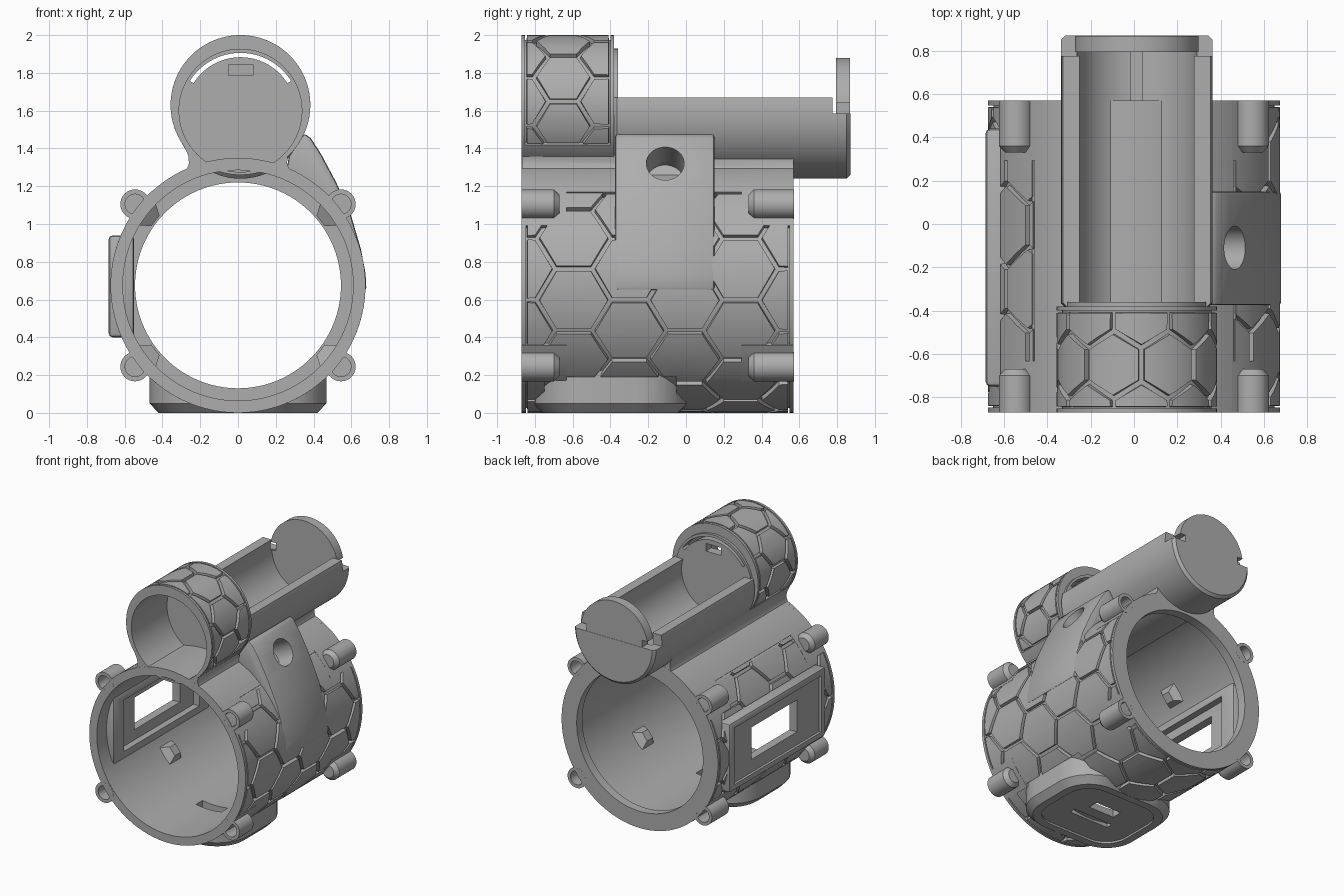
import bpy, bmesh
from math import sin, cos, pi, radians, sqrt, ceil
from mathutils import Vector

if "Cube" in bpy.data.objects:
    bpy.data.objects.remove(bpy.data.objects["Cube"])

grey = bpy.data.materials.new("plain_grey")
grey.use_nodes = True
grey.diffuse_color = (0.42, 0.42, 0.42, 1)
grey.node_tree.nodes["Principled BSDF"].inputs["Base Color"].default_value = (0.42, 0.42, 0.42, 1)

FRONT, BACK = -0.87, 0.57          # ends of the main tube
MX, MZ, MR = 0, 0.675, 0.675       # main tube centre and radius
CX, CZ, CR = 0.013, 1.63, 0.37     # cup centre and radius
TZ = 1.59                          # tray centre height


def make(name, bm, recalc=True):
    if recalc:
        bmesh.ops.recalc_face_normals(bm, faces=bm.faces)
    me = bpy.data.meshes.new(name)
    bm.to_mesh(me)
    bm.free()
    me.materials.append(grey)
    ob = bpy.data.objects.new(name, me)
    bpy.context.collection.objects.link(ob)
    return ob


def loft(name, loops):
    bm = bmesh.new()
    rows = [[bm.verts.new(p) for p in loop] for loop in loops]
    n = len(rows[0])
    for a, b in zip(rows, rows[1:]):
        for i in range(n):
            j = (i + 1) % n
            bm.faces.new((a[i], a[j], b[j], b[i]))
    bm.faces.new(rows[0])
    bm.faces.new(rows[-1])
    return make(name, bm)


def prism(name, pts, y0, y1):
    return loft(name, [[(x, y, z) for x, z in pts] for y in (y0, y1)])


def box(name, x0, x1, y0, y1, z0, z1):
    return prism(name, [(x0, z0), (x1, z0), (x1, z1), (x0, z1)], y0, y1)


def arc(cx, cz, r, a0, a1, n):
    return [(cx + r * cos(radians(a0 + (a1 - a0) * i / n)),
             cz + r * sin(radians(a0 + (a1 - a0) * i / n))) for i in range(n + 1)]


def rod(name, cx, cz, r, y0, y1, n=96):
    return prism(name, arc(cx, cz, r, 0, 360, n)[:-1], y0, y1)


def sector(name, cx, cz, r0, r1, a0, a1, y0, y1):
    n = max(6, ceil(abs(a1 - a0) / 4))
    return prism(name, arc(cx, cz, r1, a0, a1, n) + arc(cx, cz, r0, a1, a0, n), y0, y1)


def modify(ob, kind, **settings):
    mod = ob.modifiers.new(kind, kind)
    for key, value in settings.items():
        setattr(mod, key, value)
    bpy.context.view_layer.objects.active = ob
    bpy.ops.object.modifier_apply(modifier=mod.name)


def cut(targets, cutters):
    for ob in targets:
        for c in cutters:
            modify(ob, "BOOLEAN", operation="DIFFERENCE", solver="EXACT", object=c)
    for c in cutters:
        bpy.data.objects.remove(c)


def hex_skin(name, cx, cz, r, a0, a1, y0, y1, flat, u_mid, y_mid, holes=()):
    """Raised hexagon tiles laid out flat, trimmed, inset and wrapped on a cylinder."""
    depth, R = 0.025, flat / sqrt(3)
    u0, u1 = radians(a0) * r, radians(a1) * r
    bm = bmesh.new()
    for c in range(-8, 9):
        for k in range(-14, 15):
            u, y = u_mid + (k + (c % 2) / 2) * flat, y_mid + c * 1.5 * R
            if u0 - R < u < u1 + R and y0 - R < y < y1 + R:
                bm.faces.new([bm.verts.new((u + R * sin(-i * pi / 3), y + R * cos(i * pi / 3), 0))
                              for i in range(6)])

    def slice_at(co, no, clear=False):
        geom = bm.verts[:] + bm.edges[:] + bm.faces[:]
        bmesh.ops.bisect_plane(bm, geom=geom, dist=1e-5, plane_co=co, plane_no=no, clear_outer=clear)

    slice_at((u0, 0, 0), (-1, 0, 0), True)
    slice_at((u1, 0, 0), (1, 0, 0), True)
    slice_at((0, y0, 0), (0, -1, 0), True)
    slice_at((0, y1, 0), (0, 1, 0), True)
    tiles = [f for f in bm.faces if f.calc_area() > 0.006]
    bmesh.ops.inset_individual(bm, faces=tiles, thickness=0.013)
    bmesh.ops.inset_individual(bm, faces=tiles, thickness=0.003, depth=depth)
    steps = ceil((a1 - a0) / 5)
    for i in range(1, steps):
        slice_at((u0 + (u1 - u0) * i / steps, 0, 0), (1, 0, 0))
    for h0, h1, p, q in holes:
        for a in (h0, h1):
            slice_at((radians(a) * r, 0, 0), (1, 0, 0))
        for y in (p, q):
            slice_at((0, y, 0), (0, 1, 0))
        gone = []
        for f in bm.faces:
            m = f.calc_center_median()
            if radians(h0) < m.x / r < radians(h1) and p < m.y < q:
                gone.append(f)
        bmesh.ops.delete(bm, geom=gone, context="FACES")
    for v in bm.verts:
        u, y, w = v.co
        v.co = (cx + (r - depth + w) * cos(u / r), y, cz + (r - depth + w) * sin(u / r))
    bmesh.ops.reverse_faces(bm, faces=bm.faces)
    return make(name, bm, False)


# Main tube with its stepped bore, rims and plain top
tube = rod("main_tube", MX, MZ, 0.645, FRONT + 0.005, BACK - 0.005)
cut([tube], [rod("bore", MX, MZ, 0.61, -1, 1)])
for name, r0, p, q in (("front_rim", 0.61, FRONT, FRONT + 0.022), ("back_lip", 0.545, 0.5, BACK - 0.022),
                       ("back_rim", 0.545, BACK - 0.022, BACK)):
    rim = rod(name, MX, MZ, 0.645 if name == "back_lip" else MR, p, q)
    cut([rim], [rod("bore", MX, MZ, r0, -1, 1)])
top_skin = sector("plain_top", MX, MZ, 0.62, MR, 47, 133, FRONT + 0.002, BACK - 0.002)
hex_skin("main_hex_tiles", MX, MZ, MR, -227, 47, -0.85, 0.55, 0.34, -0.25, -0.3,
         [(-204, -156, -0.73, 0.42), (-134, -46, -0.75, -0.05)])

# Neck joining the tube to the cup and tray
half = [(0.29, 1.42), (0.262, 1.36), (0.26, 1.32), (0.275, 1.28), (0.31, 1.24), (0.38, 1.2), (0.47, 1.155),
        (0.4, 1.1)]
neck = prism("neck", half + [(-x, z) for x, z in reversed(half)], FRONT + 0.001, BACK - 0.001)
cut([neck], [rod("bore", MX, MZ, 0.612, -1, 1), rod("cup_bore", CX, 1.6, 0.325, -1, -0.42),
             rod("tray_bore", CX, TZ, 0.277, -0.36, 0.8)])

# Cup
cup = rod("cup", CX, CZ, CR - 0.025, FRONT + 0.003, -0.383)
cup_rims = [rod("cup_front_rim", CX, CZ, CR, FRONT, -0.852), rod("cup_back_rim", CX, CZ, CR, -0.4, -0.38)]
cup_base = sector("cup_underside", CX, CZ, 0.33, CR, 215, 325, FRONT + 0.001, -0.381)
cut([cup, cup_base] + cup_rims, [rod("cup_bore", CX, 1.6, 0.325, -1, -0.3)])
hex_skin("cup_hex_tiles", CX, CZ, CR, -35, 215, -0.853, -0.399, 0.27, 0.154, -0.65)
divider = rod("cup_divider", CX, 1.6, 0.328, -0.43, -0.36)
cut([divider], [sector("slit", CX, TZ, 0.293, 0.316, 32, 148, -1, 1),
                box("upper_slot", -0.05, 0.08, -1, 1, 1.785, 1.845),
                box("lower_slot", -0.02, 0.045, -1, 1, 1.29, 1.345)])
cut([cup, cup_base, neck, top_skin, tube], [prism("notch", [(-0.09, 1.32), (0.11, 1.32), (0.14, 1.2), (-0.12, 1.2)],
                                                  -1, -0.5)])

# Half-round tray with end disc
tray = rod("tray", CX, TZ, 0.35, -0.385, 0.87)
modify(tray, "BEVEL", width=0.02, segments=1, limit_method="ANGLE", angle_limit=1)
cut([tray], [rod("tray_bore", CX, TZ, 0.277, -0.5, 0.8), box("open_top", -1, 1, -0.5, 1, 1.67, 2.2),
             box("end_step", -1, 1, 0.775, 1, 1.585, 2.2), box("rib_groove", -0.015, 0.04, -0.5, 0.8, 1.3, 1.4)])
disc = rod("tray_end_disc", CX, TZ, 0.29, 0.795, 0.868)
cut([disc], [box("side_slot_%d" % s, *sorted((CX + s * 0.24, CX + s * 0.4)), 0.7, 1, 1.58, 1.64) for s in (-1, 1)])

# Screw bosses at the four corners of each end
for sx in (-1, 1):
    for sz in (-1, 1):
        x, z = sx * 0.545, MZ + sz * 0.43
        a = {(1, 1): 38, (-1, 1): 142, (-1, -1): 218, (1, -1): 322}[(sx, sz)]
        for end, p, q in (("front", FRONT - 0.0005, -0.67), ("back", 0.33, BACK + 0.0005)):
            y_open = p if end == "front" else q
            y_in = q if end == "front" else p
            turn = 0.03 if y_in < y_open else -0.03
            rings = [[(cx, y, cz) for cx, cz in arc(x, z, r, 0, 360, 32)[:-1]]
                     for r, y in ((0.078, y_open), (0.078, y_in + turn), (0.05, y_in))]
            boss = loft(end + "_boss", rings)
            sector(end + "_boss_pad", MX, MZ, 0.62, MR + 0.001, a - 10, a + 10,
                   p + 0.003 - (0.04 if end == "back" else 0), q - 0.003 + (0.04 if end == "front" else 0))
            cut([boss], [rod("screw_hole", x, z, 0.053, y_open - 0.14, y_open + 0.14, 32)])
        # Small wedge inside the bore
        d = Vector((cos(radians(a)), 0, sin(radians(a))))
        t, c = Vector((-d.z, 0, d.x)), Vector((MX, -0.15, MZ))
        loft("inner_wedge", [[c + d * r + t * i * s + Vector((0, j * s, 0))
                              for i, j in ((-1, -1), (1, -1), (1, 1), (-1, 1))]
                             for r, s in ((0.62, 0.08), (0.555, 0.035))])

# Side clip with an angled hole
clip = prism("side_clip", [(0.35, 1.48), (0.385, 1.455), (0.44, 1.37), (0.52, 1.22), (0.6, 1.04), (0.65, 0.87),
                           (0.675, 0.74), (0.68, 0.65), (0.62, 0.65), (0.58, 0.9), (0.4, 1.12), (0.25, 1.25),
                           (0.27, 1.36)], -0.375, 0.15)
modify(clip, "BEVEL", width=0.015, segments=2, limit_method="ANGLE", angle_limit=0.9)
axis = Vector((0.88, 0, 0.48)).normalized()
side = Vector((-axis.z, 0, axis.x))
mid = Vector((0.465, -0.11, 1.32))
ends = [[mid + axis * d + (side * sin(i * pi / 24) + Vector((0, 1, 0)) * cos(i * pi / 24)) * 0.1
         for i in range(48)] for d in (-0.2, 0.3)]
cut([clip, neck, top_skin], [loft("clip_hole", ends)])
cut([clip], [rod("bore", MX, MZ, 0.613, -1, 1)])

# Left window frame
cut([tube], [box("frame_gap", -0.8, -0.5, -0.73, 0.42, 0.42, 0.92)])
frame = box("window_frame", -0.685, -0.55, -0.75, 0.44, 0.4, 0.94)
modify(frame, "BEVEL", width=0.022, segments=2, limit_method="ANGLE")
cut([frame], [box("outer_recess", -0.8, -0.665, -0.69, 0.38, 0.45, 0.89),
              box("inner_pocket", -0.6, -0.4, -0.62, 0.31, 0.47, 0.87),
              box("window", -0.8, -0.4, -0.42, 0.14, 0.55, 0.8)])

# Base pad with recess and slots
def pad_loop(hx, hy, r, z):
    pts = []
    for k, (sx, sy) in enumerate(((1, 1), (-1, 1), (-1, -1), (1, -1))):
        pts += arc(sx * (hx - r), -0.4 + sy * (hy - r), r, k * 90, k * 90 + 90, 10)
    return [(x, y, z) for x, y in pts]


pad = loft("base_pad", [pad_loop(0.42, 0.36, 0.23, 0), pad_loop(0.468, 0.41, 0.28, 0.05),
                        pad_loop(0.468, 0.41, 0.28, 0.25)])
cut([pad], [rod("bore", MX, MZ, 0.612, -1, 1),
            loft("pad_recess", [pad_loop(0.36, 0.3, 0.18, -0.1), pad_loop(0.36, 0.3, 0.18, 0.015)]),
            box("blind_slot", -0.17, 0.17, -0.5, -0.45, -0.1, 0.045)])
cut([pad, tube], [box("through_slot", -0.11, 0.11, -0.36, -0.28, -0.1, 0.3)])

# Shading
bpy.ops.object.select_all(action="DESELECT")
for ob in bpy.context.collection.objects:
    if ob.type == "MESH":
        ob.select_set(True)
        bpy.context.view_layer.objects.active = ob
bpy.ops.object.shade_smooth_by_angle(angle=radians(30))
